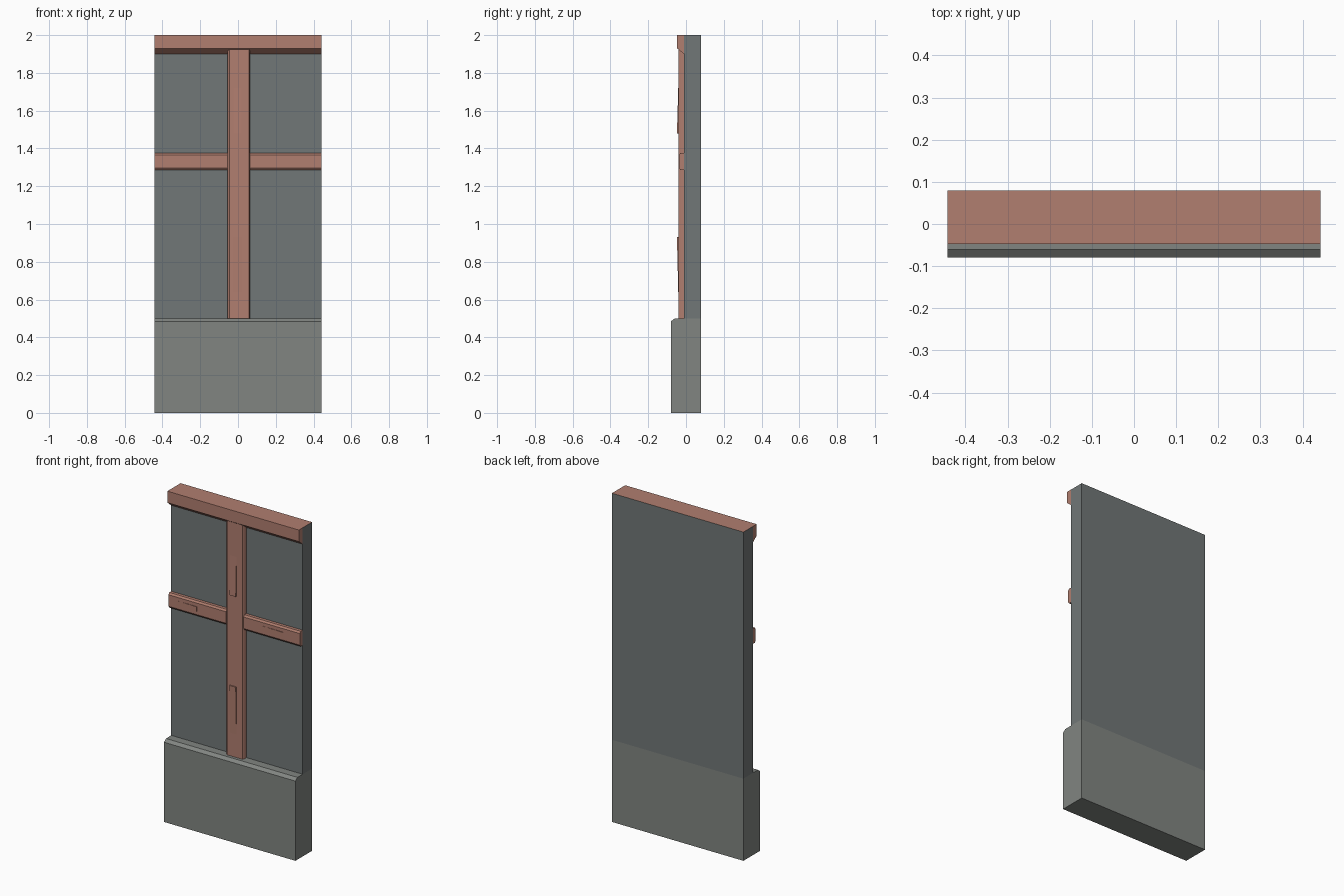
import bpy, bmesh
from mathutils import Vector

if "Cube" in bpy.data.objects:
    bpy.data.objects.remove(bpy.data.objects["Cube"])

W = 0.4425    # half width
BACK = 0.08   # rear plane
WALL = -0.01  # front plane of the wall panel


def material(name, rgb):
    m = bpy.data.materials.new(name)
    m.diffuse_color = (*rgb, 1)
    m.use_nodes = True
    m.node_tree.nodes["Principled BSDF"].inputs["Base Color"].default_value = m.diffuse_color
    return m


wood = material("wood", (0.44, 0.21, 0.16))
plaster = material("plaster", (0.165, 0.185, 0.185))
stone = material("stone", (0.22, 0.235, 0.22))


def extrude(name, profile, origin, direction, mat):
    """Sweep a closed 3D profile along a direction vector."""
    bm = bmesh.new()
    d = Vector(direction)
    a = [bm.verts.new(Vector(origin) + Vector(p)) for p in profile]
    b = [bm.verts.new(v.co + d) for v in a]
    bm.faces.new(a)
    bm.faces.new(b[::-1])
    for i in range(len(a)):
        j = (i + 1) % len(a)
        bm.faces.new((a[j], a[i], b[i], b[j]))
    bmesh.ops.recalc_face_normals(bm, faces=bm.faces)
    me = bpy.data.meshes.new(name)
    bm.to_mesh(me)
    bm.free()
    me.materials.append(mat)
    ob = bpy.data.objects.new(name, me)
    bpy.context.collection.objects.link(ob)
    return ob


def along_x(name, yz, x0, x1, mat):
    return extrude(name, [(0, y, z) for y, z in yz], (x0, 0, 0), (x1 - x0, 0, 0), mat)


def along_z(name, xy, z0, z1, mat):
    return extrude(name, [(x, y, 0) for x, y in xy], (0, 0, z0), (0, 0, z1 - z0), mat)


# Stone plinth with chamfered front edge
along_x("stone_plinth", [(BACK, 0), (-0.08, 0), (-0.08, 0.485), (-0.06, 0.5), (BACK, 0.5)],
        -W, W, stone)

# Plaster wall panel, its top face in wood
panel = along_x("wall_panel", [(BACK, 0.5), (WALL, 0.5), (WALL, 2), (BACK, 2)], -W, W, plaster)
panel.data.materials.append(wood)
for f in panel.data.polygons:
    if f.normal.z > 0.9:
        f.material_index = 1

# Top beam with sloped underside
along_x("top_beam", [(WALL, 2), (-0.047, 2), (-0.047, 1.93), (WALL, 1.9)], -W, W, wood)

# Central post with chamfered sides
along_z("center_post", [(-0.055, WALL), (-0.055, -0.03), (-0.046, -0.041),
                        (0.058, -0.041), (0.064, -0.03), (0.064, WALL)], 0.5, 1.93, wood)

# Left and right cross rails
rail = [(WALL, 1.285), (-0.029, 1.285), (-0.037, 1.296),
        (-0.037, 1.366), (-0.029, 1.377), (WALL, 1.377)]
for side, x0, x1 in (("left", -W, -0.055), ("right", 0.064, W)):
    along_x(side + "_rail", rail, x0, x1, wood)

# Raised splinters on the post: (thick end, thin end)
for name, z0, z1 in (("upper_splinter", 1.48, 1.72), ("lower_splinter", 0.93, 0.64)):
    along_x(name, [(-0.038, z0), (-0.048, z0), (-0.041, z1), (-0.038, z1)], -0.025, 0.018, wood)

# Raised splinters on the rails
for name, x0, x1 in (("left_rail_splinter", -0.25, -0.39), ("right_rail_splinter", 0.33, 0.17)):
    along_z(name, [(x0, -0.035), (x0, -0.041), (x1, -0.037), (x1, -0.035)], 1.315, 1.345, wood)
